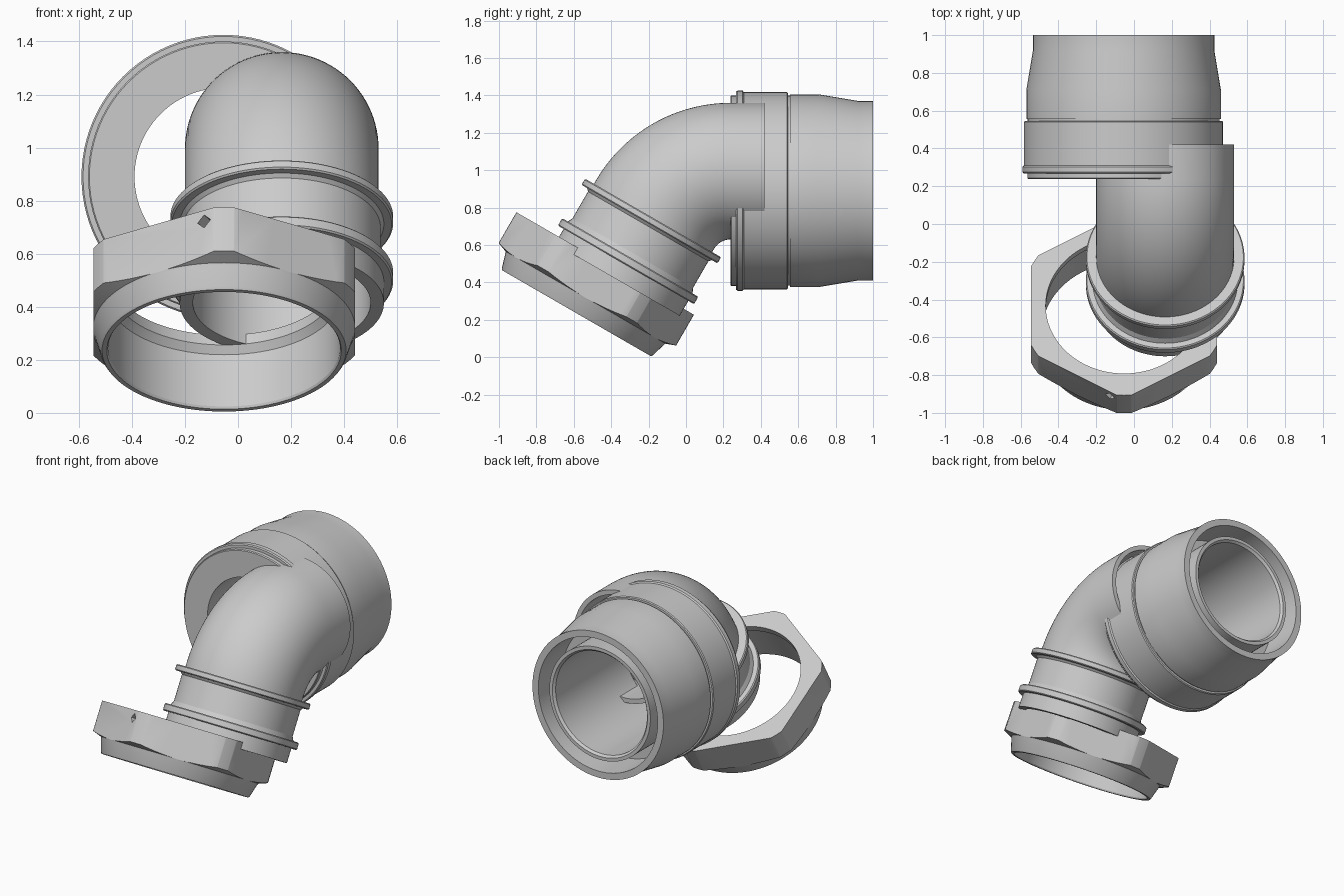
import bpy, bmesh
from math import sin, cos, pi, radians
from mathutils import Matrix, Vector

if "Cube" in bpy.data.objects:
    bpy.data.objects.remove(bpy.data.objects["Cube"])


def skin(name, rings, seg=96, closed=True):
    """Skin circles given as (matrix, radius); closed joins last ring to first, else caps the ends."""
    bm = bmesh.new()
    loops = []
    for m, r in rings:
        loops.append([bm.verts.new(m @ Vector((r * cos(pi / 2 + 2 * pi * k / seg),
                                               r * sin(pi / 2 + 2 * pi * k / seg), 0)))
                      for k in range(seg)])
    pairs = list(zip(loops, loops[1:]))
    if closed:
        pairs.append((loops[-1], loops[0]))
    else:
        bm.faces.new(loops[0])
        bm.faces.new(loops[-1])
    for a, b in pairs:
        for k in range(seg):
            n = (k + 1) % seg
            bm.faces.new((a[k], a[n], b[n], b[k]))
    bmesh.ops.recalc_face_normals(bm, faces=bm.faces)
    me = bpy.data.meshes.new(name)
    bm.to_mesh(me)
    bm.free()
    ob = bpy.data.objects.new(name, me)
    bpy.context.collection.objects.link(ob)
    return ob


def along(frame, profile):
    """Turn (radius, distance) pairs into rings along the frame's z axis."""
    return [(frame @ Matrix.Translation((0, 0, s)), r) for r, s in profile]


def activate(ob):
    bpy.ops.object.select_all(action='DESELECT')
    ob.select_set(True)
    bpy.context.view_layer.objects.active = ob


def smooth(ob):
    activate(ob)
    bpy.ops.object.shade_smooth_by_angle(angle=radians(25))


def boolean(ob, cutter, op):
    mod = ob.modifiers.new("cut", 'BOOLEAN')
    mod.operation, mod.object, mod.solver = op, cutter, 'EXACT'
    activate(ob)
    bpy.ops.object.modifier_apply(modifier=mod.name)
    bpy.data.objects.remove(cutter)


# Rear collar: stepped sleeve with an inner tube, axis along y
collar_frame = Matrix.Translation((-0.055, 0, 0.89)) @ Matrix.Rotation(-pi / 2, 4, 'X')
collar = skin("rear_collar", along(collar_frame, [
    (0.335, 0.237), (0.505, 0.237), (0.51, 0.243), (0.51, 0.268),
    (0.529, 0.268), (0.535, 0.275), (0.535, 0.303), (0.527, 0.31),
    (0.527, 0.54), (0.522, 0.546), (0.508, 0.546), (0.508, 0.556), (0.515, 0.556),
    (0.515, 0.71), (0.48, 0.92), (0.48, 1.0), (0.437, 1.0),
    (0.437, 0.75), (0.37, 0.75), (0.37, 0.98), (0.348, 0.98), (0.335, 0.965)]))
smooth(collar)


# Elbow: straight stub, 60 degree bend, then a neck with two flanges
BEND, CX, CY, CZ = 0.47, 0.165, 0.24, 0.525


def bend_frame(t):
    return (Matrix.Translation((CX, CY - BEND * sin(t), CZ + BEND * cos(t)))
            @ Matrix.Rotation(pi / 2 + t, 4, 'X'))


bends = [bend_frame(radians(60) * i / 24) for i in range(25)]
stub = bends[0] @ Matrix.Translation((0, 0, -0.18))
neck = bends[-1]
outer = [(stub, 0.365)] + [(m, 0.365) for m in bends]
outer += along(neck, [
    (0.365, 0.018), (0.414, 0.018), (0.42, 0.024), (0.42, 0.05), (0.414, 0.056),
    (0.385, 0.056), (0.372, 0.07), (0.372, 0.235), (0.385, 0.262),
    (0.414, 0.262), (0.42, 0.268), (0.42, 0.302), (0.414, 0.308),
    (0.385, 0.308), (0.385, 0.40), (0.335, 0.40)])
inner = [(m, 0.335) for m in reversed(bends)] + [(stub, 0.335)]
smooth(skin("elbow_pipe", outer + inner))

# Union nut: turned ring trimmed by a hexagonal prism
nut_frame = neck @ Matrix.Translation((-0.0525 - CX, 0.1, 0))
nut = skin("union_nut", along(nut_frame, [
    (0.415, 0.357), (0.548, 0.357), (0.548, 0.547), (0.494, 0.567), (0.49, 0.575),
    (0.466, 0.655), (0.460, 0.664), (0.442, 0.664), (0.437, 0.655),
    (0.437, 0.43), (0.415, 0.40)]))
hexagon = skin("hex_cutter", along(nut_frame, [(0.569, 0.2), (0.569, 0.8)]), seg=6, closed=False)
boolean(nut, hexagon, 'INTERSECT')

# Small square pit for a locking wire near the front corner of the nut
normal = Vector((-0.5, 0.866, 0))
pit_frame = (nut_frame @ Matrix.Translation(Vector((-0.075, 0.525, 0.405)))
             @ normal.to_track_quat('Z', 'Y').to_matrix().to_4x4())
pit = skin("pit_cutter", along(pit_frame, [(0.028, -0.05), (0.028, 0.05)]), seg=4, closed=False)
boolean(nut, pit, 'DIFFERENCE')
smooth(nut)
